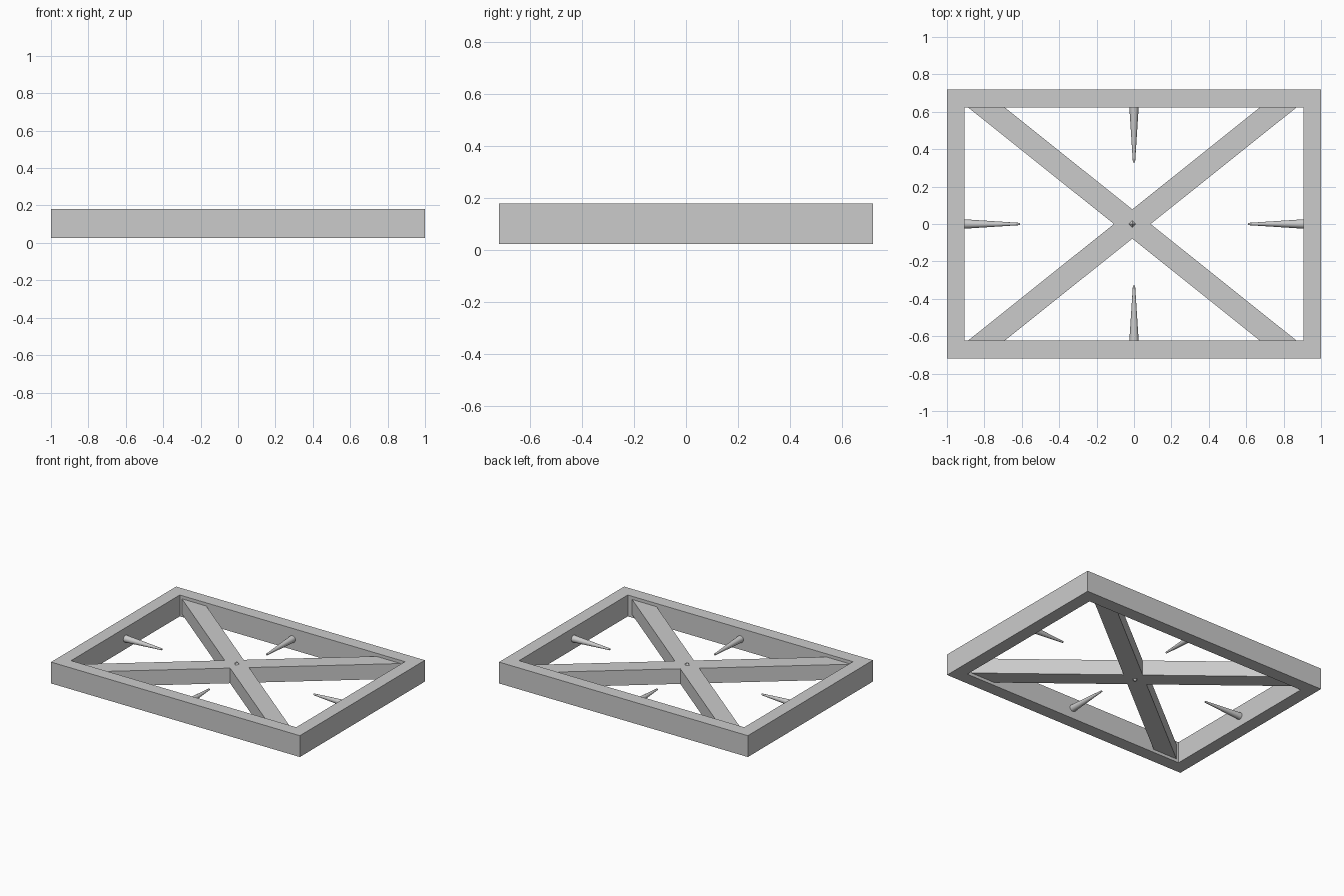
import bpy, bmesh, math
from mathutils import Matrix, Vector

if "Cube" in bpy.data.objects:
    bpy.data.objects.remove(bpy.data.objects["Cube"])

grey = bpy.data.materials.new("light_grey")
grey.diffuse_color = (0.6, 0.6, 0.6, 1)
grey.use_nodes = True
grey.node_tree.nodes["Principled BSDF"].inputs["Base Color"].default_value = grey.diffuse_color

MID = 0.102                      # mid height of the whole model
INX, INY = 0.905, 0.624          # inner edges of the frame


def finish(name, bm):
    bmesh.ops.recalc_face_normals(bm, faces=bm.faces)
    me = bpy.data.meshes.new(name)
    bm.to_mesh(me)
    bm.free()
    me.materials.append(grey)
    ob = bpy.data.objects.new(name, me)
    bpy.context.collection.objects.link(ob)
    return ob


def prism(name, outline, z0, z1):
    bm = bmesh.new()
    face = bm.faces.new([bm.verts.new((x, y, z0)) for x, y in outline])
    new = bmesh.ops.extrude_face_region(bm, geom=[face])["geom"]
    verts = [v for v in new if isinstance(v, bmesh.types.BMVert)]
    bmesh.ops.translate(bm, verts=verts, vec=(0, 0, z1 - z0))
    return finish(name, bm)


# Rectangular frame: outer and inner loops bridged into a ring, then extruded
bm = bmesh.new()
loops = []
for hx, hy in ((1.0, 0.718), (INX, INY)):
    loops.append([bm.verts.new((sx * hx, sy * hy, 0.025))
                  for sx, sy in ((-1, -1), (1, -1), (1, 1), (-1, 1))])
ring = []
for i in range(4):
    j = (i + 1) % 4
    ring.append(bm.faces.new((loops[0][i], loops[0][j], loops[1][j], loops[1][i])))
new = bmesh.ops.extrude_face_region(bm, geom=ring)["geom"]
bmesh.ops.translate(bm, vec=(0, 0, 0.155),
                    verts=[v for v in new if isinstance(v, bmesh.types.BMVert)])
finish("frame", bm)

# Crossed diagonal beams, cut flush with the long frame sides
CX, RUN, HALF = -0.009, 0.781, 0.098
for name, s in (("beam_rising", 1), ("beam_falling", -1)):
    prism(name, [(CX - s * RUN - HALF, -INY), (CX - s * RUN + HALF, -INY),
                 (CX + s * RUN + HALF, INY), (CX + s * RUN - HALF, INY)],
          MID - 0.055, MID + 0.055)

# Pointed four-sided studs above and below the crossing
for name, s in (("stud_top", 1), ("stud_bottom", -1)):
    bm = bmesh.new()
    bmesh.ops.create_cone(bm, cap_ends=True, segments=4, radius1=0.065, radius2=0,
                          depth=0.06)
    bmesh.ops.translate(bm, verts=bm.verts, vec=(0, 0, MID - 0.03))
    for v in bm.verts:           # tip at the far end, mirrored for the lower stud
        v.co = Vector((v.co.x + CX, v.co.y, MID + s * (v.co.z - MID + 0.072)))
    finish(name, bm)

# Tapered spikes pointing inward from the middle of each frame side
for i, (reach, tip) in enumerate(((INX, 0.61), (INY, 0.33)) * 2):
    length = reach - tip
    bm = bmesh.new()
    bmesh.ops.create_cone(bm, cap_ends=True, segments=16, radius1=0.025, radius2=0.006,
                          depth=length)
    place = (Matrix.Translation((0, 0, MID)) @ Matrix.Rotation(i * math.pi / 2, 4, 'Z')
             @ Matrix.Translation((reach - length / 2, 0, 0))
             @ Matrix.Rotation(-math.pi / 2, 4, 'Y'))
    bmesh.ops.transform(bm, matrix=place, verts=bm.verts)
    ob = finish("spike_%d" % (i + 1), bm)
    bpy.ops.object.select_all(action='DESELECT')
    ob.select_set(True)
    bpy.context.view_layer.objects.active = ob
    bpy.ops.object.shade_smooth_by_angle(angle=math.radians(40))
